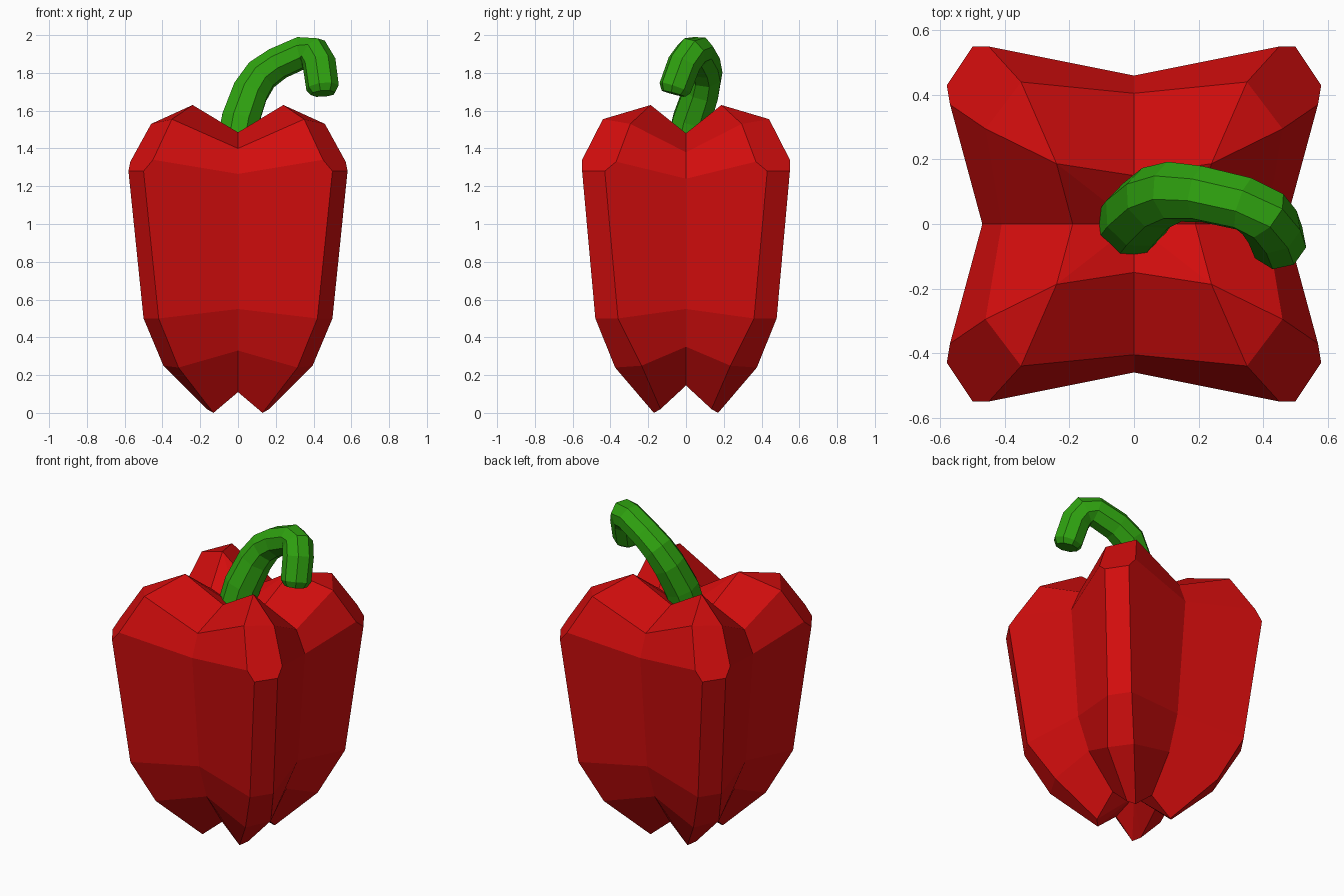
import bpy, bmesh, math
from mathutils import Vector

if "Cube" in bpy.data.objects:
    bpy.data.objects.remove(bpy.data.objects["Cube"])


def material(name, rgb):
    m = bpy.data.materials.new(name)
    m.diffuse_color = (*rgb, 1)
    m.use_nodes = True
    m.node_tree.nodes["Principled BSDF"].inputs["Base Color"].default_value = m.diffuse_color
    return m


def finish(bm, name, mat):
    bmesh.ops.remove_doubles(bm, verts=bm.verts, dist=0.0005)
    bmesh.ops.recalc_face_normals(bm, faces=bm.faces)
    me = bpy.data.meshes.new(name)
    bm.to_mesh(me)
    bm.free()
    me.materials.append(mat)
    ob = bpy.data.objects.new(name, me)
    bpy.context.collection.objects.link(ob)
    return ob


red = material("pepper red", (0.65, 0.004, 0.004))
green = material("stem green", (0.028, 0.36, 0.005))

# One lobe: side-facing (A) and front-facing (B) corner edges, bottom to top
A = [(.165, .135, .02), (.395, .235, .25), (.50, .36, .50),
     (.58, .43, 1.28), (.57, .37, 1.33), (.46, .295, 1.53)]
B = [(.13, .17, 0), (.315, .375, .24), (.42, .48, .50),
     (.50, .55, 1.28), (.45, .55, 1.34), (.35, .44, 1.555)]
# Grooves between lobes: (distance from axis, height), bottom to top
GX = [(.16, .145), (.34, .35), (.42, .55), (.47, 1.24), (.41, 1.38), (.19, 1.48)]
GY = [(.16, .11), (.315, .33), (.39, .55), (.46, 1.265), (.405, 1.40), (.15, 1.485)]
gx = [(d, 0, z) for d, z in GX]
gy = [(0, d, z) for d, z in GY]
crest, pit, under = (.24, .187, 1.63), (0, 0, 1.41), (0, 0, .17)

faces = [(under, gx[0], A[0]), (under, A[0], B[0]), (under, B[0], gy[0]),
         (A[3], B[3], B[4], B[5], A[5], A[4]),      # shoulder facet
         (A[5], B[5], crest)]
for i in range(3):                                  # corner strip
    faces.append((A[i], A[i + 1], B[i + 1], B[i]))
for E, g in ((A, gx), (B, gy)):                     # flanks down to the grooves
    faces += [(E[0], E[1], g[1], g[0]), (E[1], E[2], g[2], g[1]),
              (E[2], E[3], E[4], g[3], g[2]), (E[4], E[5], g[4], g[3]),
              (E[5], crest, g[5], g[4]), (crest, g[5], pit)]

# Pepper body: the lobe mirrored into four quadrants
bm = bmesh.new()
for sx in (1, -1):
    for sy in (1, -1):
        for f in faces:
            bm.faces.new([bm.verts.new((x * sx, y * sy, z)) for x, y, z in f])
finish(bm, "pepper_body", red)

# Stem: eight-sided tube swept along a hooked path (x, y, z, radius)
path = [(-.015, -.005, 1.40, .108), (.012, .03, 1.55, .108), (.065, .08, 1.70, .102),
        (.125, .10, 1.79, .096), (.21, .093, 1.85, .09), (.345, .062, 1.91, .088),
        (.40, .03, 1.905, .09), (.43, -.01, 1.85, .09), (.448, -.058, 1.72, .088),
        (.45, -.066, 1.69, .066)]
N = 8
pts = [Vector(p[:3]) for p in path]
bm = bmesh.new()
rings = []
side = Vector((0, 1, 0))
for i, p in enumerate(pts):
    t = (pts[min(i + 1, len(pts) - 1)] - pts[max(i - 1, 0)]).normalized()
    side = (side - t * side.dot(t)).normalized()
    up = t.cross(side)
    r = path[i][3]
    rings.append([bm.verts.new(p + r * (side * math.cos(a) + up * math.sin(a)))
                  for a in (2 * math.pi * (k + .5) / N for k in range(N))])
for a, b in zip(rings, rings[1:]):
    for k in range(N):
        j = (k + 1) % N
        bm.faces.new((a[k], a[j], b[j], b[k]))
bm.faces.new(rings[0])
bm.faces.new(rings[-1])
finish(bm, "stem", green)
